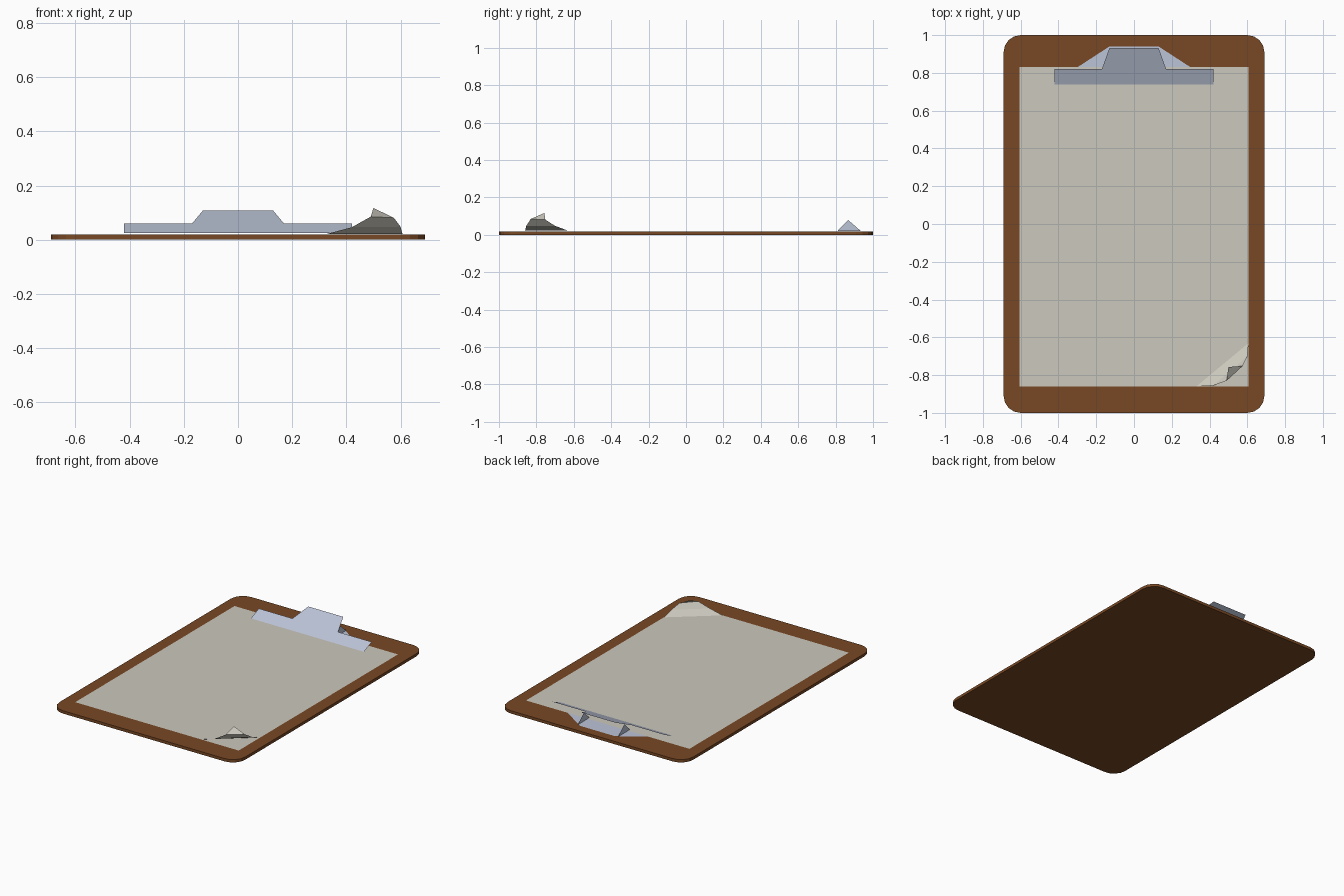
import bpy, bmesh

if "Cube" in bpy.data.objects:
    bpy.data.objects.remove(bpy.data.objects["Cube"])

def material(name, rgb):
    m = bpy.data.materials.new(name)
    m.diffuse_color = (*rgb, 1)
    m.use_nodes = True
    m.node_tree.nodes["Principled BSDF"].inputs["Base Color"].default_value = m.diffuse_color
    return m

wood = material("brown_board", (0.19, 0.065, 0.018))
white = material("paper", (0.60, 0.58, 0.51))
metal = material("steel", (0.50, 0.55, 0.68))

def mesh_object(name, verts, faces, mat):
    me = bpy.data.meshes.new(name)
    me.from_pydata(verts, [], faces)
    me.materials.append(mat)
    ob = bpy.data.objects.new(name, me)
    bpy.context.collection.objects.link(ob)
    return ob

def sheet(name, outline, z, mat):
    return mesh_object(name, [(x, y, z) for x, y in outline],
                       [tuple(range(len(outline)))], mat)

# Board with rounded corners
TOP = 0.019
bm = bmesh.new()
bmesh.ops.create_cube(bm, size=1)
for v in bm.verts:
    v.co = (v.co.x * 1.38, v.co.y * 2, (v.co.z + 0.5) * TOP)
upright = [e for e in bm.edges if abs(e.verts[0].co.z - e.verts[1].co.z) > 0.01]
bmesh.ops.bevel(bm, geom=upright, offset=0.09, segments=4, profile=0.5, affect='EDGES')
board = mesh_object("board", [], [], wood)
bm.to_mesh(board.data)
bm.free()

# Lower sheet of paper, lying flat
W, Y0, Y1 = 0.607, -0.86, 0.83
sheet("lower_paper", [(-W, Y0), (W, Y0), (W, Y1), (-W, Y1)], TOP + 0.002, white)

# Upper sheet with one corner curling up and over
z = TOP + 0.003
verts = [(-W, Y0, z), (0.33, Y0, z), (W, -0.63, z), (W, Y1, z), (-W, Y1, z),
         (0.42, -0.855, 0.046), (0.60, -0.70, 0.048),
         (0.49, -0.83, 0.085), (0.575, -0.752, 0.081),
         (0.50, -0.757, 0.117)]
mesh_object("curled_paper", verts,
            [(0, 1, 2, 3, 4), (1, 5, 6, 2), (5, 7, 8, 6), (7, 9, 8)], white)

# Clip base under the paper's top edge
sheet("clip_base", [(-0.33, 0.81), (0.33, 0.81), (0.13, 0.94), (-0.13, 0.94)],
      TOP + 0.0015, metal)

# Upright hinge ears, one each side
for side, s in (("left", -1), ("right", 1)):
    mesh_object(f"clip_ear_{side}",
                [(s * 0.15, 0.81, TOP + 0.0015), (s * 0.15, 0.935, TOP + 0.0015),
                 (s * 0.15, 0.867, 0.079)],
                [(0, 1, 2)], metal)

# Sloping clip plate: wide jaw with a narrower thumb lever
half = [(0.42, 0.738), (0.42, 0.82), (0.17, 0.82), (0.13, 0.932)]
outline = half + [(-x, y) for x, y in reversed(half)]
mesh_object("clip_plate", [(x, y, 0.024 + (y - 0.738) * 0.43) for x, y in outline],
            [(0, 1, 2, 5, 6, 7), (2, 3, 4, 5)], metal)
